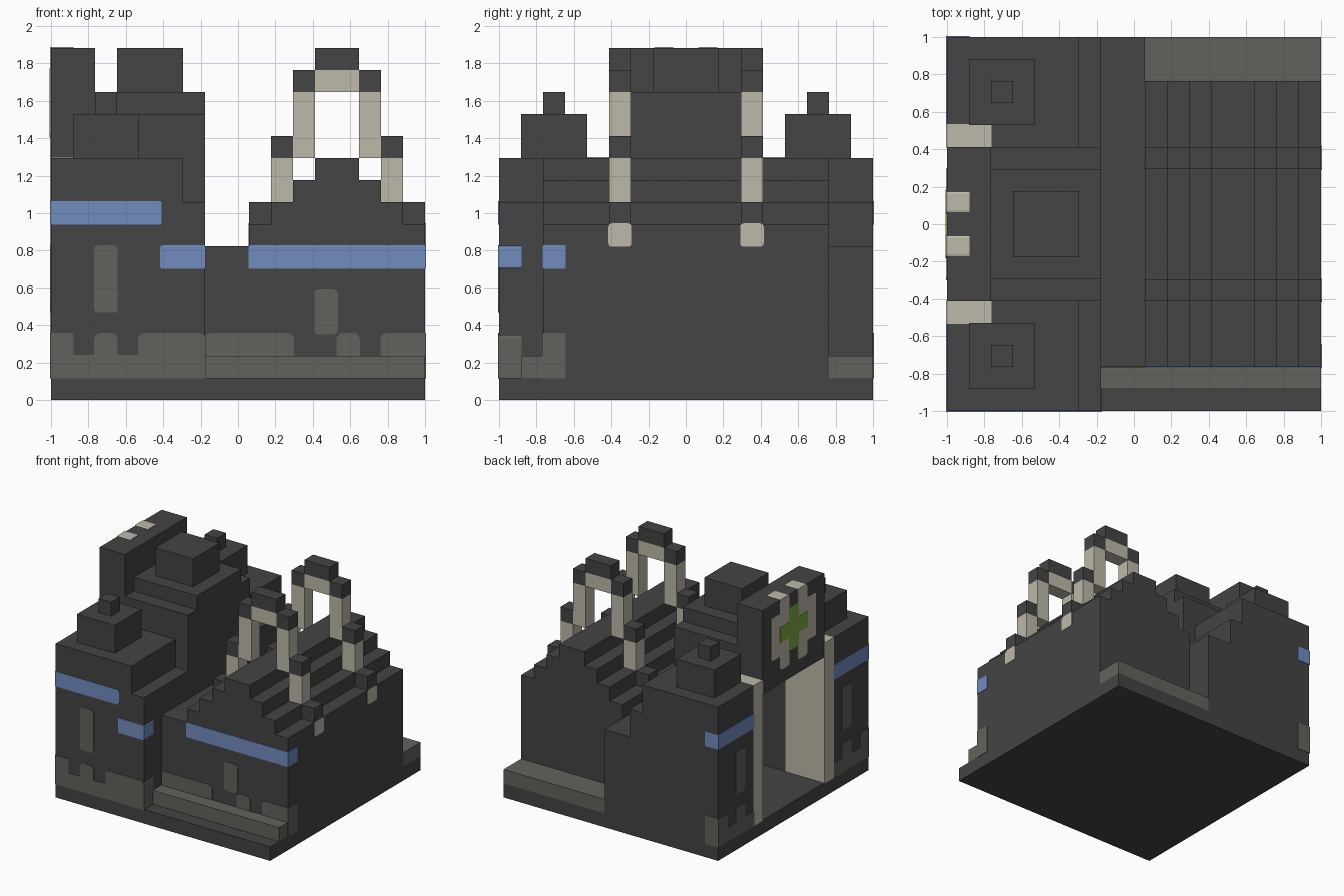
import bpy, bmesh
from mathutils import Vector

cube = bpy.data.objects.get("Cube")
if cube:
    bpy.data.objects.remove(cube, do_unlink=True)

N = 17          # grid cells along each side
U = 2 / N       # size of one cell


def material(name, rgb):
    m = bpy.data.materials.new(name)
    m.use_nodes = True
    m.diffuse_color = (*rgb, 1)
    bsdf = next(n for n in m.node_tree.nodes if n.type == 'BSDF_PRINCIPLED')
    bsdf.inputs["Base Color"].default_value = (*rgb, 1)
    return m


STONE = material("dark stone", (.058, .058, .058))
MOSS = material("grey moss", (.117, .127, .107))
BONE = material("pale bone", (.509, .485, .397))
BLUE = material("blue band", (.165, .262, .521))
GREEN = material("green emblem", (.195, .413, .054))


def flip(b):
    """Mirror a block front to back."""
    return (b[0], b[1], N - b[3], N - b[2], b[4], b[5])


def both(blocks):
    return blocks + [flip(b) for b in blocks]


def build(name, mat, blocks, grow=0, axis=None, radius=.03):
    """Blocks are x0, x1, y0, y1, z0, z1 in cells; axis rounds the edges along it."""
    bm = bmesh.new()
    for x0, x1, y0, y1, z0, z1 in blocks:
        lo = Vector((x0 * U - 1, y0 * U - 1, z0 * U)) - Vector([grow] * 3)
        hi = Vector((x1 * U - 1, y1 * U - 1, z1 * U)) + Vector([grow] * 3)
        verts = bmesh.ops.create_cube(bm, size=1)["verts"]
        for v in verts:
            v.co = [(lo[i], hi[i])[v.co[i] > 0] for i in range(3)]
        if axis is not None:
            edges = []
            for e in {e for v in verts for e in v.link_edges}:
                a, b = (v.co for v in e.verts)
                along = abs(a[axis] - b[axis]) > .01
                if along and abs(a[1 - axis]) < .99:
                    edges.append(e)
            bmesh.ops.bevel(bm, geom=edges, offset=radius, segments=3,
                            profile=.5, affect='EDGES')
    mesh = bpy.data.meshes.new(name)
    bm.to_mesh(mesh)
    bm.free()
    mesh.materials.append(mat)
    ob = bpy.data.objects.new(name, mesh)
    bpy.context.collection.objects.link(ob)
    return ob


def paint(name, mat, blocks, axis=None, grow=.004, radius=.03):
    return build(name, mat, blocks, grow, axis, radius)


# Ground slab and mossy ledges
build("base_slab", STONE, [(0, 17, 0, 17, 0, 1)])
build("front_ledge", MOSS, [(7, 17, 1, 2, 1, 2)])
build("back_ledge", MOSS, [(9, 17, 15, 17, 1, 2)])

# Corner blocks with stepped turrets on both sides of the hall
corner = [(0, 6, 0, 5, 1, 11), (6, 7, 0, 5, 1, 9)]
turret = [(1, 4, 1, 4, 11, 13), (2, 3, 2, 3, 13, 14)]
for side, f in (("front", list), ("back", lambda bs: [flip(b) for b in bs])):
    build(side + "_corner_block", STONE, f(corner))
    build(side + "_turret", STONE, f(turret))

# Central tower over the open hall
build("tower", STONE, [(2, 7, 5, 12, 10, 13), (2, 7, 6, 11, 13, 14),
                       (3, 6, 7, 10, 14, 16), (6, 7, 5, 12, 6, 10)])
build("gate_facade", STONE, [(0, 2, 5, 12, 10, 16)])
paint("gate_pillars", BONE, both([(0, 2, 4, 5, 1, 11), (2, 3, 4, 5, 1, 10)]))

# Low passage between tower and wing
build("passage", STONE, [(7, 9, 2, 5, 1, 7), (7, 9, 12, 17, 1, 7),
                         (7, 9, 5, 12, 6, 7)])

# Stepped roof wing
build("wing", STONE, [(9 + i, 17 - i, 2, 15, 7 + i if i else 1, 8 + i)
                      for i in range(4)])

# Two stepped arches standing over the wing
for side, y in (("front", 5), ("back", 11)):
    bone, caps = [(12, 14, y, y + 1, 14, 15)], [(12, 14, y, y + 1, 15, 16)]
    for step, low, high in ((0, 8, 8), (1, 9, 11), (2, 11, 14)):
        for x in (9 + step, 16 - step):
            if high > low:
                bone.append((x, x + 1, y, y + 1, low, high))
            caps.append((x, x + 1, y, y + 1, high, high + 1))
    build(side + "_arch", BONE, bone)
    build(side + "_arch_caps", STONE, caps)
    paint(side + "_arch_feet", BONE,
          [(x, x + 1, y, y + 1, 7, 8) for x in (9, 16)], axis=0, radius=.02)

# Blue bands
paint("front_blue_band", BLUE, [(0, 5, 0, 1, 8, 9), (5, 7, 0, 1, 6, 7),
                                (9, 17, 2, 3, 6, 7)], axis=1, radius=.012)
paint("side_blue_band", BLUE, both([(0, 1, 0, 4, 8, 9)]), axis=0, radius=.012)

# Moss on the front of the corner block
paint("front_moss_band", MOSS, [(0, 7, 0, 1, 1, 2)])
paint("front_moss_teeth", MOSS, [(a, b, 0, 1, 1, 3) for a, b in
                                 ((0, 1), (2, 3), (4, 7))], axis=1)
paint("front_moss_patch", MOSS, [(2, 3, 0, 1, 4, 7)], axis=1, radius=.02)

# Moss on the front of the wing
paint("wing_moss_teeth", MOSS, [(a, b, 2, 3, 1, 3) for a, b in
                                ((7, 11), (13, 14), (15, 17))], axis=1)
paint("wing_moss_patch", MOSS, [(12, 13, 2, 3, 3, 5)], axis=1, radius=.025)

# Moss beside the gate
paint("gate_moss_band", MOSS, both([(0, 1, 0, 4, 1, 2)]))
paint("gate_moss_teeth", MOSS, both([(0, 1, y, y + 1, 1, 3) for y in (0, 2)]), axis=0)
paint("gate_moss_patch", MOSS, both([(0, 1, 2, 3, 4, 7)]), axis=0, radius=.02)

# Emblem above the gate
paint("emblem_frame", BONE, both([(0, 1, 6, 7, 12, 15), (0, 1, 7, 8, 11, 16)]),
      axis=0, radius=.02)
paint("emblem_cross", GREEN, [(0, 1, 8, 9, 12, 15), (0, 1, 7, 10, 13, 14)], grow=.007)
